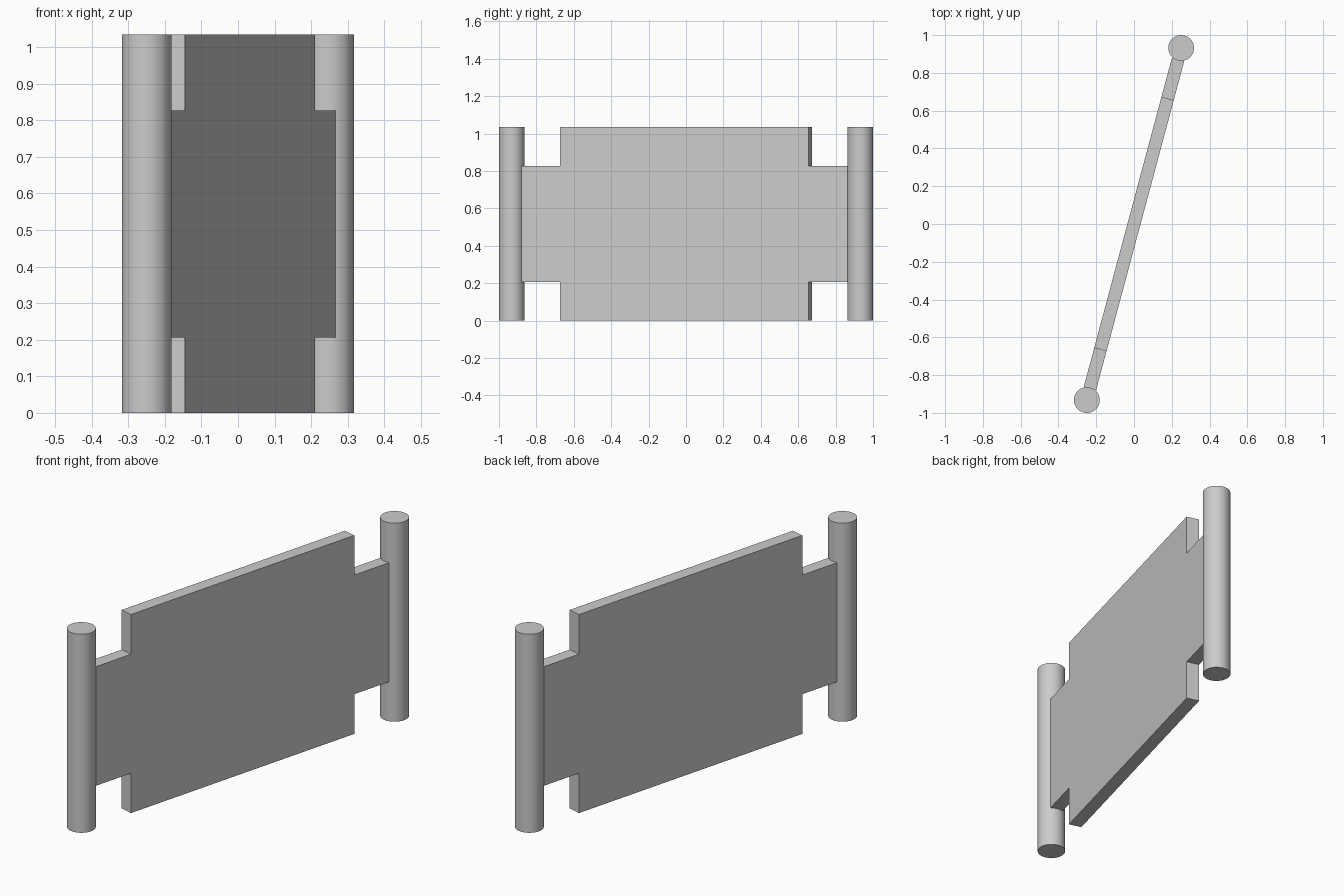
import bpy, bmesh, math

cube = bpy.data.objects.get("Cube")
if cube:
    bpy.data.objects.remove(cube, do_unlink=True)

ANGLE = math.radians(75)      # direction of the panel seen from above
HEIGHT = 1.034
THICKNESS = 0.0675
POST_DISTANCE = 0.965
POST_RADIUS = 0.068

grey = bpy.data.materials.new("light grey")
grey.use_nodes = True
colour = (0.6, 0.6, 0.6, 1)
grey.diffuse_color = colour
grey.node_tree.nodes["Principled BSDF"].inputs["Base Color"].default_value = colour

# Panel: upright rectangle with a narrower tab at each end
body, tab = 0.688, 0.902
low, high = HEIGHT * 0.2, HEIGHT * 0.8
half = [(body, 0), (body, low), (tab, low), (tab, high), (body, high), (body, HEIGHT)]
outline = half + [(-x, z) for x, z in reversed(half)]

bm = bmesh.new()
face = bm.faces.new([bm.verts.new((x, -THICKNESS / 2, z)) for x, z in outline])
extruded = bmesh.ops.extrude_face_region(bm, geom=[face])
bmesh.ops.translate(bm, vec=(0, THICKNESS, 0),
                    verts=[v for v in extruded["geom"] if isinstance(v, bmesh.types.BMVert)])
bmesh.ops.recalc_face_normals(bm, faces=bm.faces)
mesh = bpy.data.meshes.new("panel")
bm.to_mesh(mesh)
bm.free()
panel = bpy.data.objects.new("panel", mesh)
panel.rotation_euler.z = ANGLE
bpy.context.collection.objects.link(panel)
mesh.materials.append(grey)

# Round posts at both ends
for name, side in (("back_post", 1), ("front_post", -1)):
    reach = side * POST_DISTANCE
    bpy.ops.mesh.primitive_cylinder_add(
        vertices=64, radius=POST_RADIUS, depth=HEIGHT,
        location=(reach * math.cos(ANGLE), reach * math.sin(ANGLE), HEIGHT / 2))
    post = bpy.context.object
    post.name = name
    post.data.materials.append(grey)
    bpy.ops.object.shade_smooth_by_angle(angle=math.radians(30))
